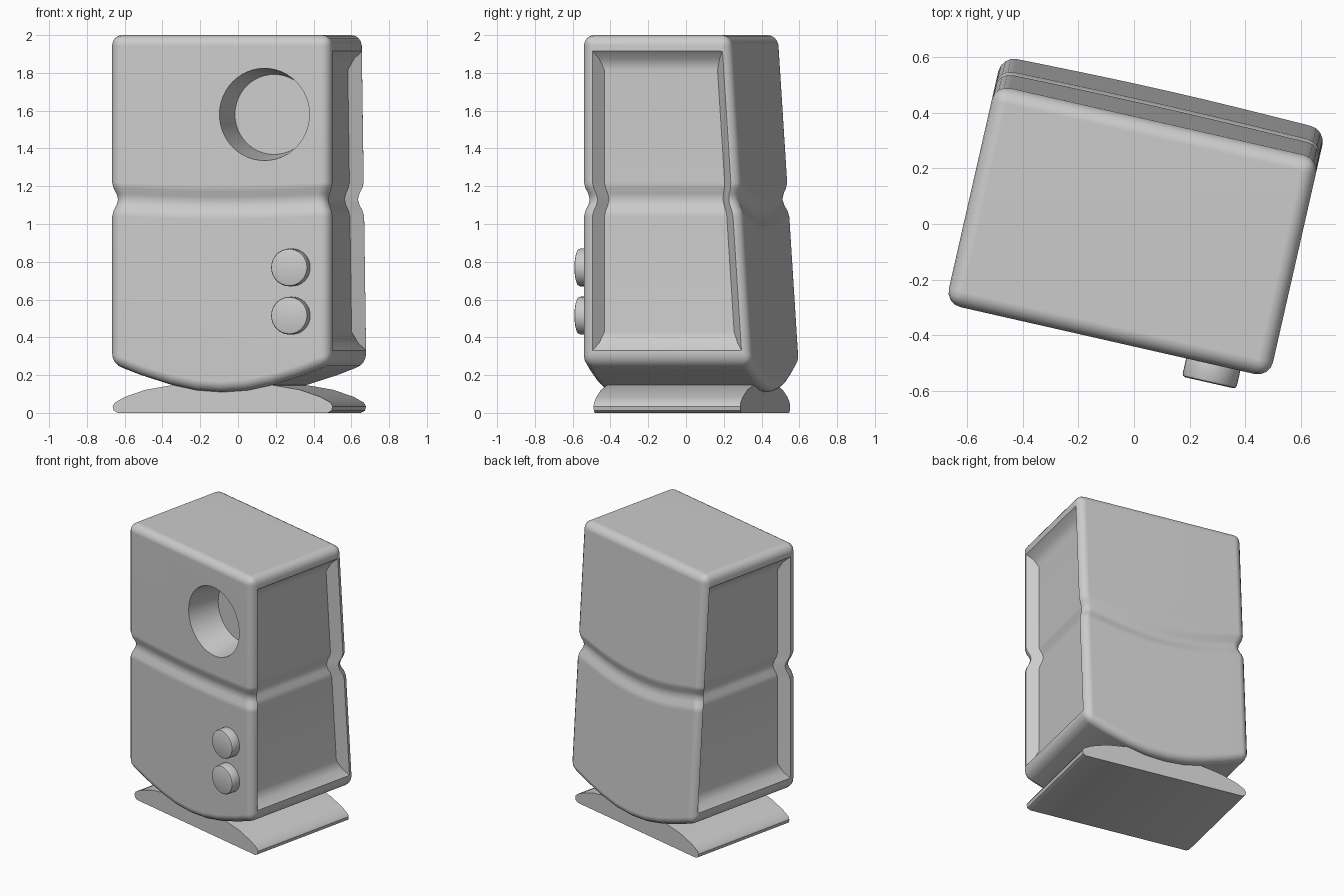
import bpy, bmesh, math
from mathutils import Matrix, Vector

cube = bpy.data.objects.get("Cube")
if cube:
    bpy.data.objects.remove(cube)

TURN = math.radians(-12.8)
FRONT = -0.43
LEAN = 0.065


def back(z):
    """Depth of the leaning back panel at a height."""
    return 0.485 - LEAN * (z - 0.3)


grey = bpy.data.materials.new("light_grey")
grey.use_nodes = True
colour = (0.6, 0.6, 0.6, 1)
grey.diffuse_color = colour
grey.node_tree.nodes["Principled BSDF"].inputs["Base Color"].default_value = colour


def make(name, bm):
    bmesh.ops.recalc_face_normals(bm, faces=bm.faces)
    mesh = bpy.data.meshes.new(name)
    bm.to_mesh(mesh)
    bm.free()
    mesh.materials.append(grey)
    obj = bpy.data.objects.new(name, mesh)
    bpy.context.collection.objects.link(obj)
    obj.rotation_euler.z = TURN
    return obj


def loft(rings):
    """Closed solid through rings of equal point counts."""
    bm = bmesh.new()
    loops = [[bm.verts.new(p) for p in ring] for ring in rings]
    n = len(loops[0])
    for a, b in zip(loops, loops[1:]):
        for i in range(n):
            j = (i + 1) % n
            bm.faces.new((a[i], a[j], b[j], b[i]))
    bm.faces.new(loops[0])
    bm.faces.new(loops[-1])
    return bm


def round_edges(bm, size, segments):
    bmesh.ops.recalc_face_normals(bm, faces=bm.faces)
    sharp = [e for e in bm.edges if e.calc_face_angle(0) > math.radians(35)]
    bmesh.ops.bevel(bm, geom=sharp, offset=size, segments=segments,
                    profile=0.5, affect='EDGES', clamp_overlap=True)


def activate(obj):
    bpy.ops.object.select_all(action='DESELECT')
    obj.select_set(True)
    bpy.context.view_layer.objects.active = obj


def cut(obj, cutter):
    cutter.hide_render = True
    bpy.context.view_layer.update()
    mod = obj.modifiers.new("cut", 'BOOLEAN')
    mod.operation = 'DIFFERENCE'
    mod.solver = 'EXACT'
    mod.object = cutter
    activate(obj)
    bpy.ops.object.modifier_apply(modifier=mod.name)
    bpy.data.objects.remove(cutter)


def smooth(obj, angle=40):
    activate(obj)
    bpy.ops.object.shade_smooth_by_angle(angle=math.radians(angle))


def mirrored(half):
    return half + [(-x, z) for x, z in reversed(half) if x]


def cone_along_y(x, z, y0, y1, r0, r1, sides):
    bm = bmesh.new()
    place = Matrix.Translation((x, (y0 + y1) / 2, z)) @ Matrix.Rotation(-math.pi / 2, 4, 'X')
    bmesh.ops.create_cone(bm, cap_ends=True, segments=sides, radius1=r0,
                          radius2=r1, depth=y1 - y0, matrix=place)
    return bm


# Cabinet with curved underside and rounded edges
outline = mirrored([(0, 0.11), (0.14, 0.12), (0.28, 0.15), (0.44, 0.2), (0.598, 0.26), (0.598, 2)])
bm = loft([[(x, FRONT, z) for x, z in outline],
           [(x, back(z), z) for x, z in outline]])
round_edges(bm, 0.055, 4)
cabinet = make("cabinet", bm)

# Tapered recesses in both sides
for side in (-1, 1):
    rings = []
    for x, inset, lift in [(0.64, 0, 0), (0.598, 0, 0), (0.56, 0.028, 0.04), (0.53, 0.05, 0.1)]:
        lo, hi = 0.33 + lift, 1.915 - lift
        rings.append([(side * x, FRONT + 0.058 + inset, lo),
                      (side * x, back(lo) - 0.045 - inset, lo),
                      (side * x, back(hi) - 0.045 - inset, hi),
                      (side * x, FRONT + 0.058 + inset, hi)])
    cut(cabinet, make("recess_cutter", loft(rings)))

# Groove around the waist, dipping across the back
WAIST, HALF = 1.13, 0.09
bm = bmesh.new()
bm.from_mesh(cabinet.data)


def slice_at(geom, point, normal):
    bmesh.ops.bisect_plane(bm, geom=geom, plane_co=point, plane_no=normal, dist=1e-5)


for i in range(-3, 4):
    slice_at(bm.verts[:] + bm.edges[:] + bm.faces[:], (0, 0, WAIST + i * HALF / 3), (0, 0, 1))
for i in range(-4, 5):
    band = [f for f in bm.faces if abs(f.calc_center_median().z - WAIST) < HALF]
    edges = {e for f in band for e in f.edges}
    verts = {v for f in band for v in f.verts}
    slice_at(list(verts) + list(edges) + band, (i * 0.115, 0, 0), (1, 0, 0))
for v in bm.verts:
    t = (v.co.z - WAIST) / HALF
    if abs(t) < 1.01:
        depth = math.cos(min(abs(t), 1) * math.pi / 2) ** 2
        toward_back = (v.co.y - FRONT) / (back(WAIST) - FRONT)
        dip = max(0, 1 - (v.co.x / 0.53) ** 2) * (0.015 + 0.065 * toward_back)
        v.co.z -= dip
        if v.co.y > 0.3:
            v.co.y += LEAN * dip
        v.co.x *= 1 - 0.045 * depth
        v.co.y *= 1 - 0.06 * depth
bm.to_mesh(cabinet.data)
bm.free()

# Round port in the front
cut(cabinet, make("port_cutter", cone_along_y(0.241, 1.58, FRONT - 0.02, FRONT + 0.23, 0.247, 0.212, 48)))
smooth(cabinet)
cabinet.modifiers.new("even_shading", 'WEIGHTED_NORMAL').keep_sharp = True

# Two knobs
for name, z in (("upper_knob", 0.77), ("lower_knob", 0.515)):
    bm = cone_along_y(0.39, z, FRONT - 0.067, FRONT + 0.03, 0.1, 0.1, 32)
    round_edges(bm, 0.012, 2)
    smooth(make(name, bm))

# Arched foot
arch = mirrored([(0, 0.155), (0.15, 0.153), (0.28, 0.146), (0.42, 0.122), (0.53, 0.085),
                 (0.585, 0.055), (0.597, 0.035), (0.592, 0.012), (0.57, 0)])
foot = make("foot", loft([[(x, y, z) for x, z in arch] for y in (-0.366, 0.43)]))
smooth(foot, 35)
